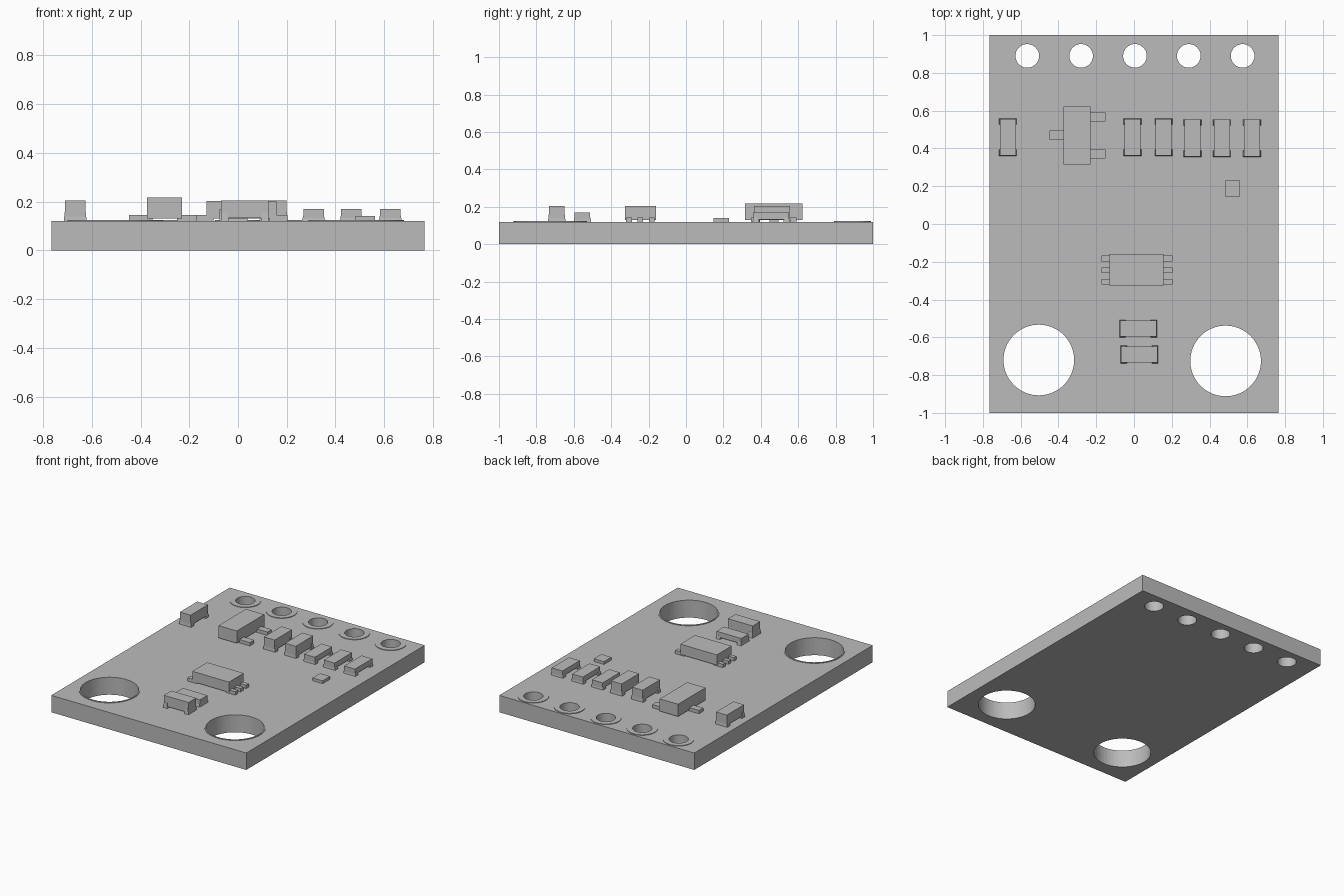
import bpy
import bmesh
from math import cos, sin, tau

cube = bpy.data.objects.get("Cube")
if cube:
    bpy.data.objects.remove(cube, do_unlink=True)

grey = bpy.data.materials.new("plain grey")
grey.use_nodes = True
GREY = (0.5, 0.5, 0.5, 1)
grey.diffuse_color = GREY
grey.node_tree.nodes["Principled BSDF"].inputs["Base Color"].default_value = GREY

BOARD_TOP = 0.12


def add_object(name, mesh):
    mesh.materials.clear()
    mesh.materials.append(grey)
    obj = bpy.data.objects.new(name, mesh)
    bpy.context.collection.objects.link(obj)
    return obj


def circle(x, y, radius, sides=48):
    return [(x + radius * cos(tau * i / sides), y + radius * sin(tau * i / sides))
            for i in range(sides)]


def sheet(name, outlines, z0, z1):
    """Extrude a flat outline; inner outlines become holes."""
    curve = bpy.data.curves.new(name, "CURVE")
    curve.dimensions = "2D"
    curve.fill_mode = "BOTH"
    curve.extrude = (z1 - z0) / 2
    for outline in outlines:
        spline = curve.splines.new("POLY")
        spline.points.add(len(outline) - 1)
        for point, (x, y) in zip(spline.points, outline):
            point.co = (x, y, 0, 1)
        spline.use_cyclic_u = True
    helper = bpy.data.objects.new(name + " outline", curve)
    bpy.context.collection.objects.link(helper)
    bpy.context.view_layer.update()
    graph = bpy.context.evaluated_depsgraph_get()
    mesh = bpy.data.meshes.new_from_object(helper.evaluated_get(graph))
    bpy.data.objects.remove(helper, do_unlink=True)
    bm = bmesh.new()
    bm.from_mesh(mesh)
    bmesh.ops.remove_doubles(bm, verts=bm.verts, dist=0.0001)
    bmesh.ops.recalc_face_normals(bm, faces=bm.faces)
    for face in bm.faces:
        face.smooth = False
    bm.to_mesh(mesh)
    bm.free()
    add_object(name, mesh).location.z = (z0 + z1) / 2


def box(bm, x0, x1, y0, y1, z0, z1, taper=0):
    """Add a box whose top is drawn in by the taper distance."""
    cx, cy = (x0 + x1) / 2, (y0 + y1) / 2
    for v in bmesh.ops.create_cube(bm, size=1)["verts"]:
        inset = taper if v.co.z > 0 else 0
        v.co = (cx + v.co.x * (x1 - x0 - 2 * inset),
                cy + v.co.y * (y1 - y0 - 2 * inset),
                z0 if v.co.z < 0 else z1)


def finish(name, bm, location=(0, 0, 0), turn=0):
    mesh = bpy.data.meshes.new(name)
    bm.to_mesh(mesh)
    bm.free()
    obj = add_object(name, mesh)
    obj.location = location
    obj.rotation_euler.z = turn


def chip(name, x, y, height, turn=0):
    """Raised body on a solder foot at each end."""
    bm = bmesh.new()
    box(bm, -0.042, 0.042, -0.097, 0.097, 0.012, height)
    for side in (-1, 1):
        a, b = sorted((side * 0.066, side * 0.099))
        box(bm, -0.047, 0.047, a, b, 0, height * 0.45, 0.004)
    finish(name, bm, (x, y, BOARD_TOP), turn)


def package(name, body, height, pins):
    """Moulded body with flat pins, each pin given as x range and centre y."""
    bm = bmesh.new()
    box(bm, *body, BOARD_TOP + 0.01, height)
    for x0, x1, y, half in pins:
        box(bm, x0, x1, y - half, y + half, BOARD_TOP, BOARD_TOP + 0.024)
    finish(name, bm)


# Board with its pin holes and mounting holes
pin_holes = [(i * 0.285 + 0.005, 0.89) for i in range(-2, 3)]
mount_holes = [(-0.504, -0.72), (0.485, -0.725)]
edge = [(-0.765, -1), (0.765, -1), (0.765, 1), (-0.765, 1)]
sheet("board",
      [edge] + [circle(x, y, 0.0625) for x, y in pin_holes]
      + [circle(x, y, 0.187, 64) for x, y in mount_holes], 0, BOARD_TOP)

# Thin pads around the holes
for x, y in pin_holes:
    sheet("pin_pad", [circle(x, y, 0.1), circle(x, y, 0.0625)],
          BOARD_TOP, BOARD_TOP + 0.004)
for x, y in mount_holes:
    sheet("mount_pad", [circle(x, y, 0.196, 64), circle(x, y, 0.187, 64)],
          BOARD_TOP, BOARD_TOP + 0.004)

# Tall and low chips
for x in (-0.668, -0.008, 0.157):
    chip("tall_chip", x, 0.46, 0.085)
for x in (0.31, 0.465, 0.625):
    chip("low_chip", x, 0.455, 0.05)
chip("low_chip", 0.022, -0.554, 0.05, tau / 4)
chip("tall_chip", 0.028, -0.691, 0.085, tau / 4)

# Three-pin regulator
package("regulator", (-0.374, -0.23, 0.315, 0.623), 0.217,
        [(-0.25, -0.15, 0.567, 0.024), (-0.25, -0.15, 0.371, 0.024),
         (-0.448, -0.35, 0.47, 0.024)])

# Six-pin sensor
package("sensor", (-0.13, 0.157, -0.326, -0.16), 0.203,
        [(x0, x1, y, 0.015) for x0, x1 in ((-0.172, -0.1), (0.13, 0.203))
         for y in (-0.183, -0.245, -0.305)])

# Small indicator lamp
bm = bmesh.new()
box(bm, 0.483, 0.562, 0.146, 0.23, BOARD_TOP, 0.14)
finish("lamp", bm)
